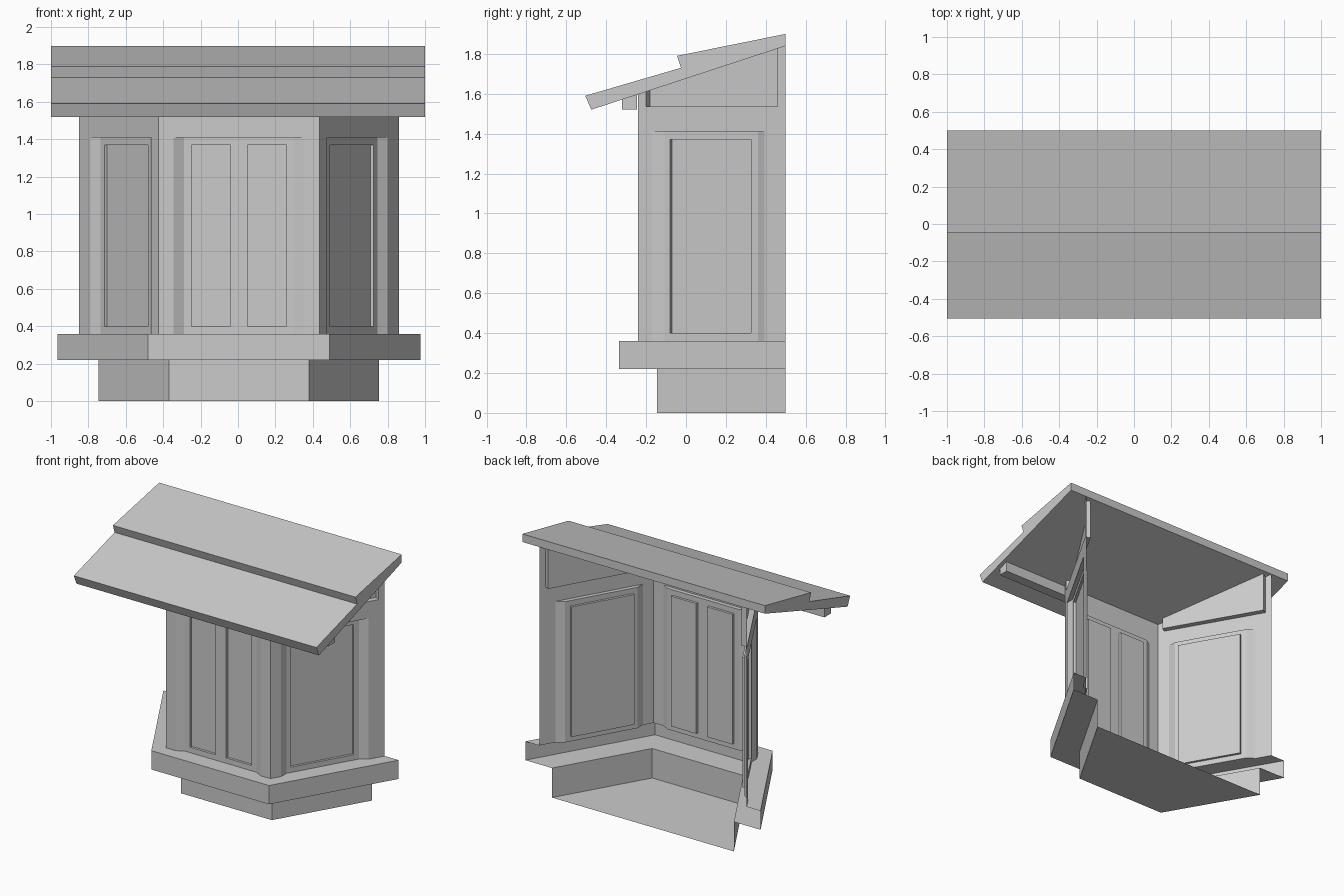
import bpy, bmesh
from mathutils import Vector

cube = bpy.data.objects.get("Cube")
if cube:
    bpy.data.objects.remove(cube)

grey = bpy.data.materials.new("plain_grey")
grey.use_nodes = True
grey.diffuse_color = (0.6, 0.6, 0.6, 1)
grey.node_tree.nodes["Principled BSDF"].inputs["Base Color"].default_value = (0.6, 0.6, 0.6, 1)

OFFSET = 0.005   # the bay sits slightly off the roof centre
TOP = 2.0        # any height above the roof, trimmed to its slope
SILL = 0.36      # top of the ledge
HEAD = 1.41      # top of the window recesses
BACK = 0.5


def make(name, faces, mirrored=True):
    bm = bmesh.new()
    for face in faces:
        bm.faces.new([bm.verts.new(p) for p in face])
    bmesh.ops.remove_doubles(bm, verts=bm.verts, dist=0.0005)
    mesh = bpy.data.meshes.new(name)
    bm.to_mesh(mesh)
    bm.free()
    mesh.materials.append(grey)
    obj = bpy.data.objects.new(name, mesh)
    bpy.context.collection.objects.link(obj)
    if mirrored:
        obj.location.x = OFFSET
        mod = obj.modifiers.new("Mirror", 'MIRROR')
        mod.use_clip = True
    return obj


def roof_under(y):
    return 1.52 + (y + 0.475) * 0.32 / 0.975


class Wall:
    """Flat wall from a to b; points are given as along, height, inset."""

    def __init__(self, a, b):
        self.a = Vector((*a, 0))
        self.u = (Vector((*b, 0)) - self.a).normalized()
        self.inward = Vector((-self.u.y, self.u.x, 0))
        self.length = (Vector((*b, 0)) - self.a).length

    def at(self, u, z, d=0):
        p = self.a + self.u * u + self.inward * d
        p.z = min(z, roof_under(p.y))
        return p

    def sheet(self, box, holes=(), d=0):
        u0, u1, z0, z1 = box
        us = sorted({u0, u1, *(v for h in holes for v in h[:2])})
        zs = sorted({z0, z1, *(v for h in holes for v in h[2:])})
        out = []
        for l, r in zip(us, us[1:]):
            for b, t in zip(zs, zs[1:]):
                if not any(h[0] <= l < h[1] and h[2] <= b < h[3] for h in holes):
                    out.append([self.at(*c, d) for c in ((l, b), (r, b), (r, t), (l, t))])
        return out

    def reveal(self, box, d0, d1, slope=0, sides="LRTB"):
        u0, u1, z0, z1 = box
        v0, v1 = (u0 + slope if "L" in sides else u0), u1 - slope
        outer = [(u0, z0), (u1, z0), (u1, z1), (u0, z1)]
        inner = [(v0, z0), (v1, z0), (v1, z1), (v0, z1)]
        out = []
        for i, side in enumerate("BRTL"):
            j = (i + 1) % 4
            if side in sides:
                out.append([self.at(*outer[i], d0), self.at(*outer[j], d0),
                            self.at(*inner[j], d1), self.at(*inner[i], d1)])
        return out


DEEP, SLOPE, PANE = 0.03, 0.055, 0.048
front = Wall((0, -0.24), (0.43, -0.24))
side = Wall((0.43, -0.24), (0.855, BACK))


def window_wall(name, wall, recess, pane, sides, extra=None):
    holes = [recess] + ([extra] if extra else [])
    faces = wall.sheet((0, wall.length, SILL, TOP), holes)
    faces += wall.reveal(recess, 0, DEEP, SLOPE, sides)
    left = recess[0] + (SLOPE if "L" in sides else 0)
    faces += wall.sheet((left, recess[1] - SLOPE, SILL, HEAD), [pane], DEEP)
    if extra:
        faces += wall.reveal(extra, 0, 0.04, 0, "LRB")
        faces += wall.sheet(extra, (), 0.04)
    make(name, faces)
    make(name + "_panes", wall.reveal(pane, DEEP, PANE) + wall.sheet(pane, (), PANE))


# Front wall with two panes, side walls with one pane and an upper panel
front_recess = (0, 0.35, SILL, HEAD)
side_recess = (0.081, 0.732, SILL, HEAD)
window_wall("front_wall", front, front_recess, (0.045, 0.253, 0.4, 1.37), "RT")
window_wall("side_walls", side, side_recess, (0.167, 0.634, 0.4, 1.37), "LRT",
            (0.046, 0.807, 1.535, TOP))


# Stepped base and ledge, open at the back
def half_plan(front_x, front_y, back_x):
    return [(0, front_y), (front_x, front_y), (back_x, BACK)]


def skirt(plan, z0, z1):
    return [[(*a, z0), (*b, z0), (*b, z1), (*a, z1)] for a, b in zip(plan, plan[1:])]


base = half_plan(0.375, -0.145, 0.75)
ledge = half_plan(0.485, -0.335, 0.97)
make("base", skirt(base, 0, 0.22) + [[(*p, 0) for p in reversed(base + [(0, BACK)])]])

soffit = [[(*base[i], 0.22), (*base[i + 1], 0.22), (*ledge[i + 1], 0.22), (*ledge[i], 0.22)]
          for i in range(2)]


def ledge_top(edge, wall, recess, has_left):
    l, r = recess[:2]
    inner = [(wall.length, 0), (r, 0), (r - SLOPE, DEEP)]
    inner += [(l + SLOPE, DEEP), (l, 0), (0, 0)] if has_left else [(0, DEEP)]
    return [(*p, SILL) for p in edge] + [wall.at(u, SILL, d) for u, d in inner]


make("ledge", skirt(ledge, 0.22, SILL) + soffit
     + [ledge_top(ledge[:2], front, front_recess, False),
        ledge_top(ledge[1:], side, side_recess, True)])


# Two-step sloping roof and the rail below the eave, extruded along x
def prism(name, profile, half):
    n = len(profile)
    faces = [[(-half, *p) for p in reversed(profile)], [(half, *p) for p in profile]]
    for i in range(n):
        a, b = profile[i], profile[(i + 1) % n]
        faces.append([(-half, *a), (-half, *b), (half, *b), (half, *a)])
    obj = make(name, faces, False)
    bm = bmesh.new()
    bm.from_mesh(obj.data)
    bmesh.ops.recalc_face_normals(bm, faces=bm.faces)
    bm.to_mesh(obj.data)
    bm.free()


prism("roof", [(-0.475, 1.52), (BACK, 1.84), (BACK, 1.9), (-0.045, 1.79),
               (-0.025, 1.73), (-0.505, 1.59)], 1.0)
prism("eave_rail", [(-0.32, 1.52), (-0.245, 1.52), (-0.245, roof_under(-0.245)),
                    (-0.32, roof_under(-0.32))], 0.97)
